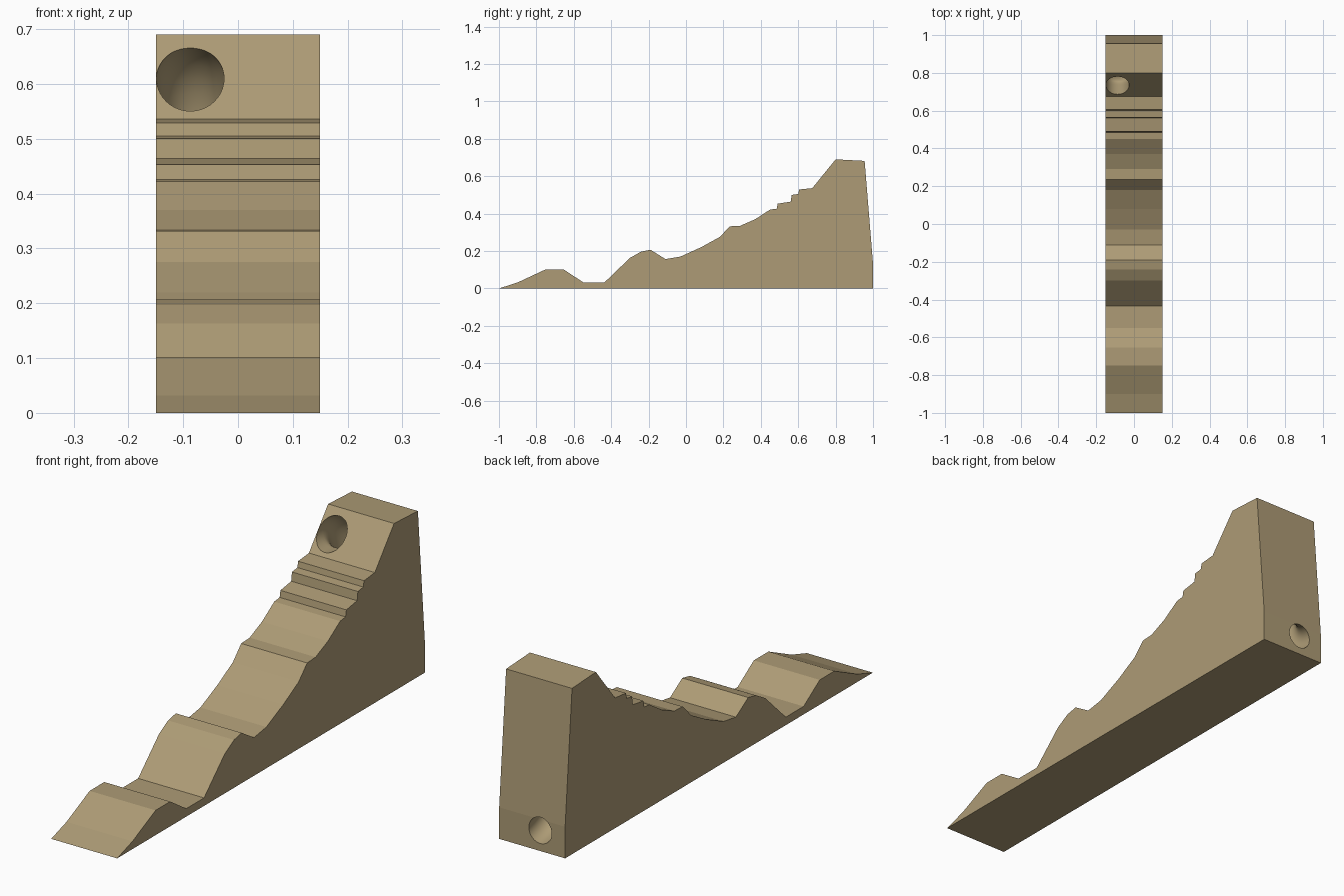
import bpy, bmesh, math
from mathutils import Vector
from mathutils.geometry import interpolate_bezier

if "Cube" in bpy.data.objects:
    bpy.data.objects.remove(bpy.data.objects["Cube"])

HALF_WIDTH = 0.15


def make_object(name, bm):
    bmesh.ops.recalc_face_normals(bm, faces=bm.faces)
    mesh = bpy.data.meshes.new(name)
    bm.to_mesh(mesh)
    bm.free()
    obj = bpy.data.objects.new(name, mesh)
    bpy.context.collection.objects.link(obj)
    return obj


def extrude_profile(name, points):
    """Extrude a (y, z) outline across the width."""
    bm = bmesh.new()
    face = bm.faces.new([bm.verts.new((-HALF_WIDTH, y, z)) for y, z in points])
    grown = bmesh.ops.extrude_face_region(bm, geom=[face])
    verts = [v for v in grown["geom"] if isinstance(v, bmesh.types.BMVert)]
    bmesh.ops.translate(bm, verts=verts, vec=(2 * HALF_WIDTH, 0, 0))
    return make_object(name, bm)


def sweep_tube(name, path, r_start, r_end, sides=40):
    """Sweep a tapering circle along a path, with closed ends."""
    bm = bmesh.new()
    rings = []
    last = len(path) - 1
    for i, p in enumerate(path):
        tangent = (path[min(i + 1, last)] - path[max(i - 1, 0)]).normalized()
        up = Vector((1, 0, 0)).cross(tangent).normalized()
        side = tangent.cross(up)
        r = r_start + (r_end - r_start) * i / last
        angles = [2 * math.pi * k / sides for k in range(sides)]
        rings.append([bm.verts.new(p + r * (math.cos(a) * side + math.sin(a) * up))
                      for a in angles])
    for a, b in zip(rings, rings[1:]):
        for k in range(sides):
            n = (k + 1) % sides
            bm.faces.new((a[k], a[n], b[n], b[k])).smooth = True
    bm.faces.new(rings[0])
    bm.faces.new(rings[-1])
    return make_object(name, bm)


# Ramp body: stepped and wavy hill profile
ramp = extrude_profile("ramp_body", [
    (-1, 0), (-0.9, 0.032), (-0.75, 0.102), (-0.655, 0.102), (-0.55, 0.033),
    (-0.435, 0.033), (-0.3, 0.163), (-0.24, 0.197), (-0.19, 0.207),
    (-0.11, 0.157), (-0.03, 0.17), (0.08, 0.22), (0.18, 0.275),
    (0.235, 0.332), (0.29, 0.335), (0.37, 0.37), (0.45, 0.422),
    (0.485, 0.426), (0.49, 0.453), (0.56, 0.464), (0.565, 0.5),
    (0.6, 0.505), (0.605, 0.529), (0.675, 0.536), (0.8, 0.69),
    (0.955, 0.682), (1, 0.13), (1, 0)])

# Ball tunnel: enters the upper slope, drops inside, leaves low at the back
entry = Vector((-0.087, 0.6, 0.616))
bend = Vector((-0.087, 0.74, 0.61))
drop = Vector((-0.065, 0.85, 0.35))
out = Vector((-0.035, 1.1, 0.073))
path = [entry]
path += interpolate_bezier(bend, bend + Vector((0, 0.1, 0)),
                           drop + Vector((-0.01, 0, 0.12)), drop, 14)
path += interpolate_bezier(drop, drop + Vector((0.01, 0, -0.18)),
                           out + Vector((0, -0.2, 0)), out, 16)[1:]
tunnel = sweep_tube("tunnel_cutter", path, 0.062, 0.051)
tunnel.hide_render = True

cut = ramp.modifiers.new("tunnel", "BOOLEAN")
cut.operation = "DIFFERENCE"
cut.solver = "EXACT"
cut.object = tunnel
bpy.context.view_layer.objects.active = ramp
bpy.ops.object.modifier_apply(modifier=cut.name)
bpy.data.objects.remove(tunnel)

# Sandy tan colour
tan = bpy.data.materials.new("tan")
tan.diffuse_color = (0.42, 0.33, 0.18, 1)
tan.use_nodes = True
tan.node_tree.nodes["Principled BSDF"].inputs["Base Color"].default_value = tan.diffuse_color
ramp.data.materials.clear()
ramp.data.materials.append(tan)
